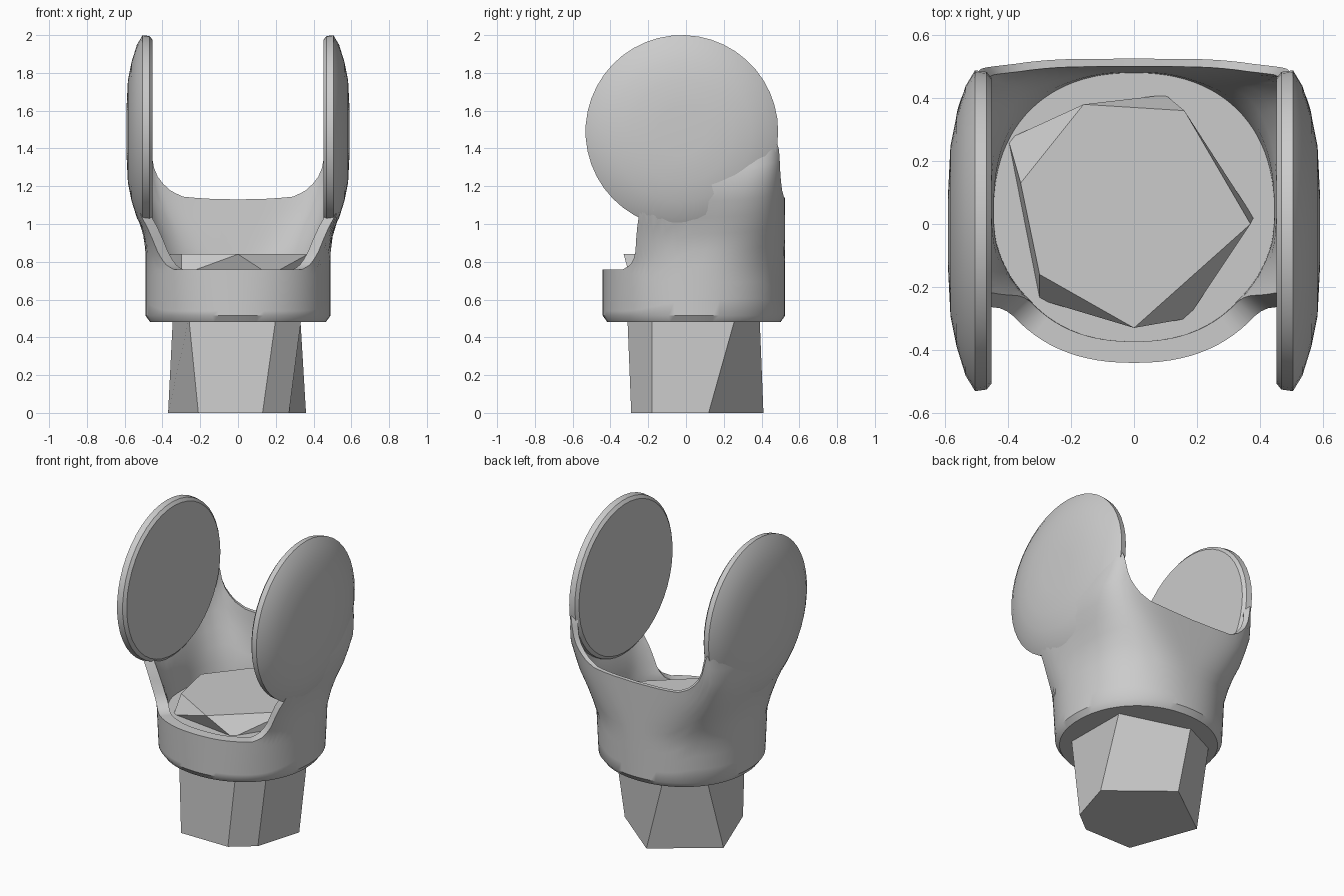
import bpy, bmesh
from math import sin, cos, radians

cube = bpy.data.objects.get("Cube")
if cube:
    bpy.data.objects.remove(cube, do_unlink=True)

grey = bpy.data.materials.new("plain grey")
grey.use_nodes = True
grey.diffuse_color = (0.6, 0.6, 0.6, 1)
grey.node_tree.nodes["Principled BSDF"].inputs["Base Color"].default_value = (0.6, 0.6, 0.6, 1)


def finish(name, bm, smooth=True):
    bmesh.ops.recalc_face_normals(bm, faces=bm.faces)
    mesh = bpy.data.meshes.new(name)
    bm.to_mesh(mesh)
    bm.free()
    mesh.materials.append(grey)
    obj = bpy.data.objects.new(name, mesh)
    bpy.context.collection.objects.link(obj)
    if smooth:
        bpy.ops.object.select_all(action='DESELECT')
        obj.select_set(True)
        bpy.context.view_layer.objects.active = obj
        bpy.ops.object.shade_smooth_by_angle(angle=radians(35))


def loft(bm, rings):
    """Skin closed rings of points and cap both ends."""
    loops = [[bm.verts.new(p) for p in ring] for ring in rings]
    n = len(loops[0])
    for a, b in zip(loops, loops[1:]):
        for i in range(n):
            j = (i + 1) % n
            bm.faces.new((a[i], a[j], b[j], b[i]))
    bm.faces.new(loops[0])
    bm.faces.new(loops[-1])


def interp(table, t):
    for (t0, v0), (t1, v1) in zip(table, table[1:]):
        if t <= t1:
            return v0 + (v1 - v0) * max(0, t - t0) / (t1 - t0)
    return table[-1][1]


def at_height(points, z):
    return [(x, y, z) for x, y in points]


# Faceted, slightly twisted post below the collar
foot = [(-.21, -.29), (.13, -.29), (.27, -.18), (.36, .12), (0, .41), (-.37, .14)]
neck = [(-.26, -.24), (.20, -.31), (.335, -.18), (.33, .26), (-.115, .39), (-.345, .28)]
bm = bmesh.new()
loft(bm, [at_height(foot, 0), at_height(neck, .5)])
finish("post", bm, smooth=False)

# Faceted head of the post inside the collar
head = [(0, -.33), (.37, 0), (.16, .36), (-.16, .38), (-.36, .13), (-.30, -.16)]
base = [(.17, -.30), (-.30, -.24), (-.40, .27), (.10, .41), (.38, .02)]
bm = bmesh.new()
bmesh.ops.convex_hull(bm, input=[bm.verts.new(p) for p in at_height(head, .84) + at_height(base, .73)])
finish("post_head", bm, smooth=False)

# Collar: low lip in front, cheeks rising into the ears, saddle-shaped back wall
RIM = [(0, .76), (42, .76), (50, .79), (56, .85), (66, 1.02), (78, 1.2), (90, 1.38), (135, 1.42),
       (141, 1.38), (148, 1.27), (157, 1.18), (165, 1.145), (180, 1.13)]
WIDTH = [(.5, .49), (.88, .49), (.97, .507), (1.07, .545), (1.22, .575), (1.4, .54)]
SQUARE = [(.5, 2.1), (.8, 2.3), (1.2, 4.8), (1.4, 8)]
THICKNESS = [(50, .068), (80, .045), (120, .045), (145, .025)]
COLUMNS = 96


def around(i):
    """Angle away from the front, from 0 to 180 degrees."""
    a = 360 * i / COLUMNS
    return min(a, 360 - a)


def wall_point(i, z, inset=0.0):
    a = radians(360 * i / COLUMNS)
    s, c = sin(a), -cos(a)
    power = 2 / interp(SQUARE, z)
    x = (interp(WIDTH, z) - inset) * abs(s) ** power * (1 if s > 0 else -1)
    y = (.483 - inset) * abs(c) ** power * (1 if c > 0 else -1)
    return (x, .042 + y, z)


cols = range(COLUMNS)
rims = [interp(RIM, around(i)) for i in cols]
lips = [interp(THICKNESS, around(i)) for i in cols]
rings = [[wall_point(i, .48, .025) for i in cols], [wall_point(i, .515) for i in cols]]
for step in range(1, 11):
    rings.append([wall_point(i, .515 + (rims[i] - .515) * step / 10) for i in cols])
for step in range(8):
    t = step / 7
    rings.append([wall_point(i, rims[i] + (.74 - rims[i]) * t, lips[i] + (max(lips[i], .045) - lips[i]) * t)
                  for i in cols])
bm = bmesh.new()
loft(bm, rings)
finish("collar", bm)

# Domed ear discs with flat inner faces
DOME = [(.452, .485), (.468, .505), (.505, .51), (.535, .46), (.563, .37), (.583, .27), (.59, .13)]
for name, side in (("left_ear", 1), ("right_ear", -1)):
    bm = bmesh.new()
    loft(bm, [[(side * x, -.022 + r * cos(radians(a)), 1.49 + r * sin(radians(a)))
               for a in range(0, 360, 8)] for x, r in DOME])
    finish(name, bm)
